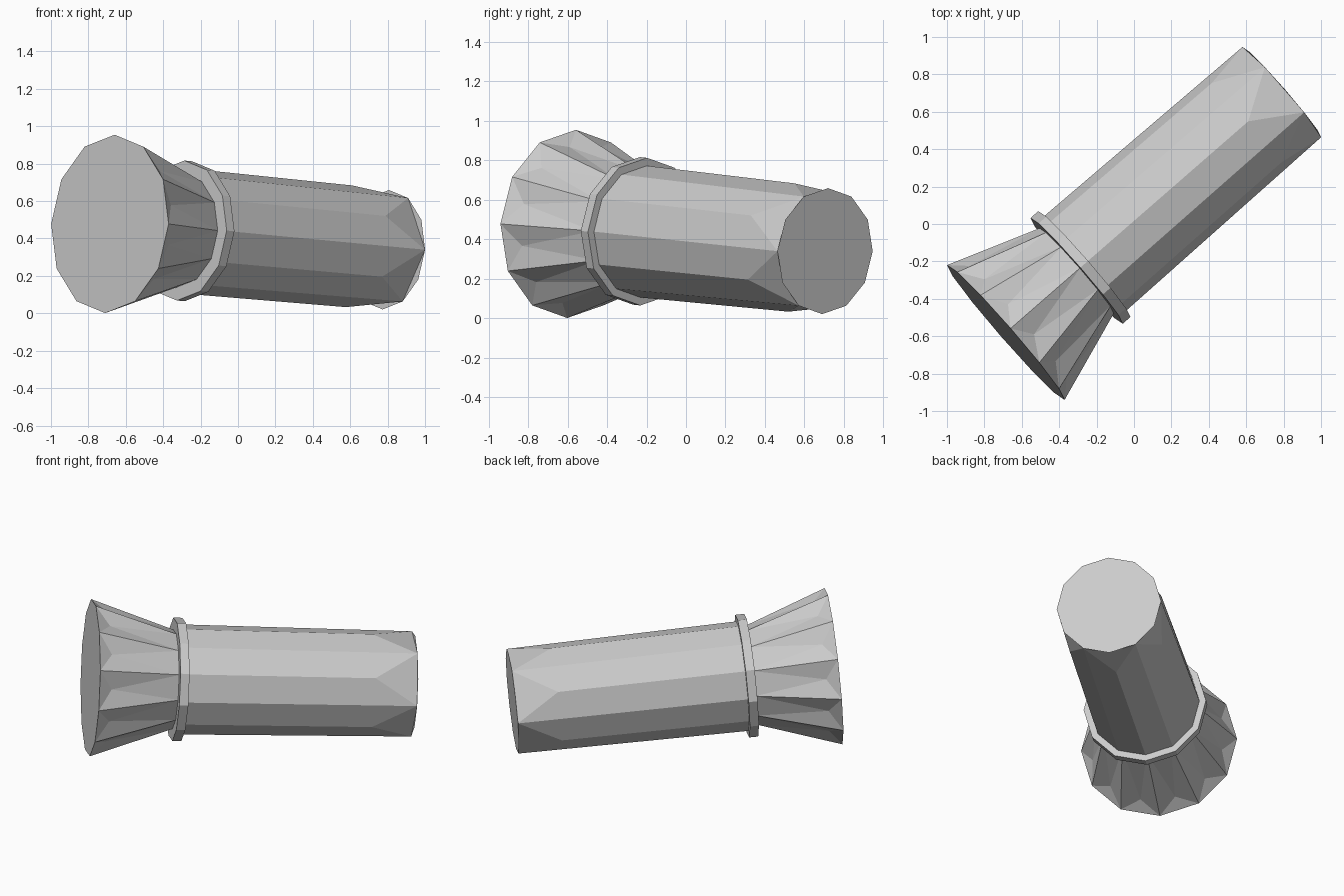
import bpy
from math import sin, cos, radians
from mathutils import Vector

if "Cube" in bpy.data.objects:
    bpy.data.objects.remove(bpy.data.objects["Cube"])

# Tilted body axis: from the wide flared end to the plain end
START = Vector((-0.685, -0.58, 0.478))
END = Vector((0.79, 0.705, 0.34))
AXIS = (END - START).normalized()
LENGTH = (END - START).length
SIDE = AXIS.cross(Vector((0, 0, 1))).normalized()
UP = SIDE.cross(AXIS)
N = 12


def point(t, r, deg):
    a = radians(deg)
    return START + AXIS * t + (UP * cos(a) + SIDE * sin(a)) * r


def ring(t, r, offset=0):
    return [point(t, r, 360 / N * i + offset) for i in range(N)]


def make(name, verts, faces):
    mesh = bpy.data.meshes.new(name)
    mesh.from_pydata(verts, [], faces)
    mesh.update()
    obj = bpy.data.objects.new(name, mesh)
    bpy.context.collection.objects.link(obj)
    return obj


# Flared mouth: every panel is creased inward just behind the rim
rim = ring(0, 0.478)
crease = ring(0.08, 0.41, 15)
neck = ring(0.51, 0.30)
faces = [list(reversed(range(N)))]
for i in range(N):
    j = (i + 1) % N
    q, a, b = N + i, 2 * N + i, 2 * N + j
    faces += [(i, j, q), (i, q, a), (j, b, q), (q, b, a)]
faces.append(list(range(2 * N, 3 * N)))
make("flared_mouth", rim + crease + neck, faces)

# Collar: short twelve-sided band
collar = ring(0.503, 0.375) + ring(0.558, 0.375)
faces = [list(reversed(range(N))), list(range(N, 2 * N))]
faces += [(i, (i + 1) % N, N + (i + 1) % N, N + i) for i in range(N)]
make("collar", collar, faces)

# Barrel: every second edge stops short and is cut to the end cap
base = ring(0.53, 0.335)
tip = ring(LENGTH, 0.32)
cuts = [point(1.70, 0.326, 60 * k) for k in range(N // 2)]
faces = [list(reversed(range(N))), list(range(N, 2 * N))]
for k in range(N // 2):
    i = 2 * k
    prev, nxt, c = (i - 1) % N, (i + 1) % N, 2 * N + k
    faces += [(i, nxt, N + nxt, c), (prev, i, c, N + prev), (c, N + nxt, N + prev)]
make("barrel", base + tip + cuts, faces)
